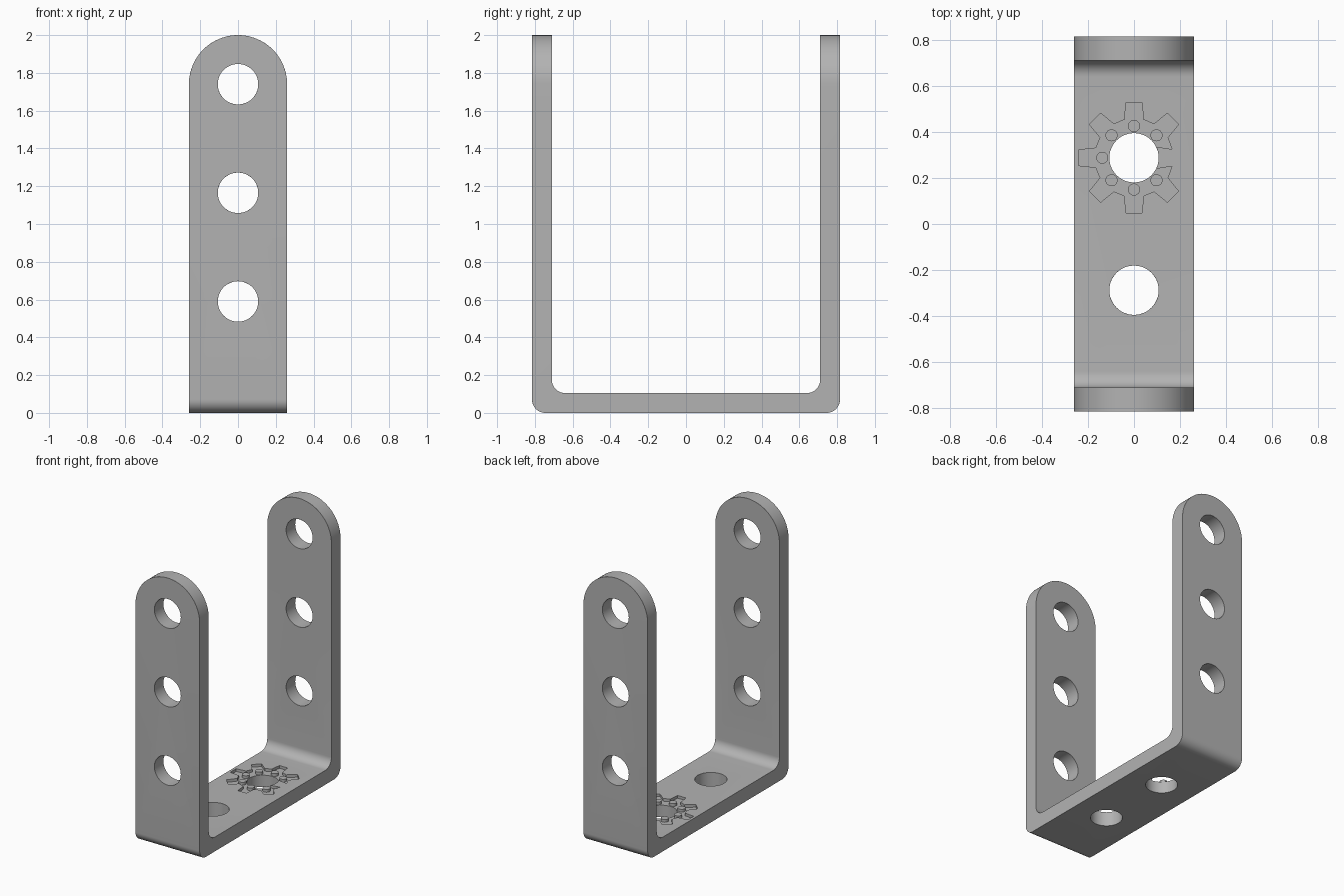
import bpy, bmesh
from math import sin, cos, pi, radians
from mathutils import Vector, Matrix

if "Cube" in bpy.data.objects:
    bpy.data.objects.remove(bpy.data.objects["Cube"], do_unlink=True)

HALF_W, HALF_L, HEIGHT, THICK = 0.26, 0.815, 2.0, 0.105
HOLE_R, PITCH, TOP_HOLE = 0.107, 0.575, 1.74
CHAMFER = 0.012

grey = bpy.data.materials.new("plain grey")
grey.use_nodes = True
grey.diffuse_color = (0.45, 0.45, 0.45, 1)
grey.node_tree.nodes["Principled BSDF"].inputs["Base Color"].default_value = grey.diffuse_color


def prism(name, points, direction):
    """Extrude a closed outline of 3D points along a direction."""
    bm = bmesh.new()
    face = bm.faces.new([bm.verts.new(p) for p in points])
    new = bmesh.ops.extrude_face_region(bm, geom=[face])["geom"]
    verts = [g for g in new if isinstance(g, bmesh.types.BMVert)]
    bmesh.ops.translate(bm, verts=verts, vec=direction)
    bmesh.ops.recalc_face_normals(bm, faces=bm.faces)
    mesh = bpy.data.meshes.new(name)
    bm.to_mesh(mesh)
    bm.free()
    mesh.materials.append(grey)
    obj = bpy.data.objects.new(name, mesh)
    bpy.context.collection.objects.link(obj)
    return obj


def rod(name, centre, radius, length, along_y=False, sides=48):
    """Cylinder centred on a point, along z or y."""
    turn = Matrix.Rotation(pi / 2 if along_y else 0, 3, 'X')
    ring = [Vector(centre) + turn @ Vector((radius * cos(2 * pi * i / sides),
            radius * sin(2 * pi * i / sides), -length / 2)) for i in range(sides)]
    return prism(name, ring, turn @ Vector((0, 0, length)))


def arc(cx, cy, r, start, end, steps=12):
    angles = [radians(start + (end - start) * i / steps) for i in range(steps + 1)]
    return [(cx + r * cos(a), cy + r * sin(a)) for a in angles]


def apply(obj, mod):
    bpy.context.view_layer.objects.active = obj
    bpy.ops.object.modifier_apply(modifier=mod.name)


def combine(obj, tool, operation):
    tool.hide_render = True
    mod = obj.modifiers.new("cut", 'BOOLEAN')
    mod.operation, mod.solver, mod.object = operation, 'EXACT', tool
    apply(obj, mod)
    bpy.data.objects.remove(tool, do_unlink=True)


# U-shaped strip with rounded bends
R = 0.07
inner = HALF_L - THICK
half = [(HALF_L, HEIGHT), (inner, HEIGHT)]
outer_bend = arc(HALF_L - R, R, R, 270, 360)
inner_bend = arc(inner - R, THICK + R, R, 360, 270)
right_side = outer_bend + half + inner_bend
profile = right_side + [(-y, z) for y, z in reversed(right_side)]
bracket = prism("bracket", [(-HALF_W, y, z) for y, z in profile], Vector((2 * HALF_W, 0, 0)))

# Rounded tops of both arms
arch = [(-HALF_W, -1), (HALF_W, -1)] + arc(0, HEIGHT - HALF_W, HALF_W, 0, 180, 40)
combine(bracket, prism("arch_tool", [(x, -1, z) for x, z in arch], Vector((0, 2, 0))), 'INTERSECT')

# Bolt holes through the arms and the base
for i in range(3):
    combine(bracket, rod("arm_hole", (0, 0, TOP_HOLE - i * PITCH), HOLE_R, 2, True), 'DIFFERENCE')
for side in (-1, 1):
    combine(bracket, rod("base_hole", (0, side * PITCH / 2, 0), HOLE_R, 0.5), 'DIFFERENCE')

# Chamfer every sharp edge
bevel = bracket.modifiers.new("chamfer", 'BEVEL')
bevel.width, bevel.segments = CHAMFER, 1
bevel.limit_method, bevel.angle_limit = 'ANGLE', radians(40)
apply(bracket, bevel)

# Shallow toothed recess, open on one side, with round studs left standing
GEAR_Y, ROOT_R, TIP_R, DEPTH = PITCH / 2, 0.165, 0.24, 0.02
teeth = [radians(45 * i) for i in range(1, 8)]
outline = [(0.165, 0.037)]
for a in teeth:
    for r, w in ((ROOT_R, -0.042), (TIP_R, -0.034), (TIP_R, 0.034), (ROOT_R, 0.042)):
        outline.append((r * cos(a) - w * sin(a), r * sin(a) + w * cos(a)))
outline += [(0.165, -0.037)] + arc(0, 0, 0.09, 325, 35, 30)
floor = THICK - DEPTH
gear = prism("gear_tool", [(x, y + GEAR_Y, floor) for x, y in outline], Vector((0, 0, 0.1)))
for a in teeth:
    centre = (0.138 * cos(a), GEAR_Y + 0.138 * sin(a), THICK)
    combine(gear, rod("stud_tool", centre, 0.026, 0.5, sides=24), 'DIFFERENCE')
combine(bracket, gear, 'DIFFERENCE')

# Smooth bends and holes, crisp chamfers
bpy.ops.object.select_all(action='DESELECT')
bracket.select_set(True)
bpy.context.view_layer.objects.active = bracket
bpy.ops.object.shade_smooth_by_angle(angle=radians(30))
